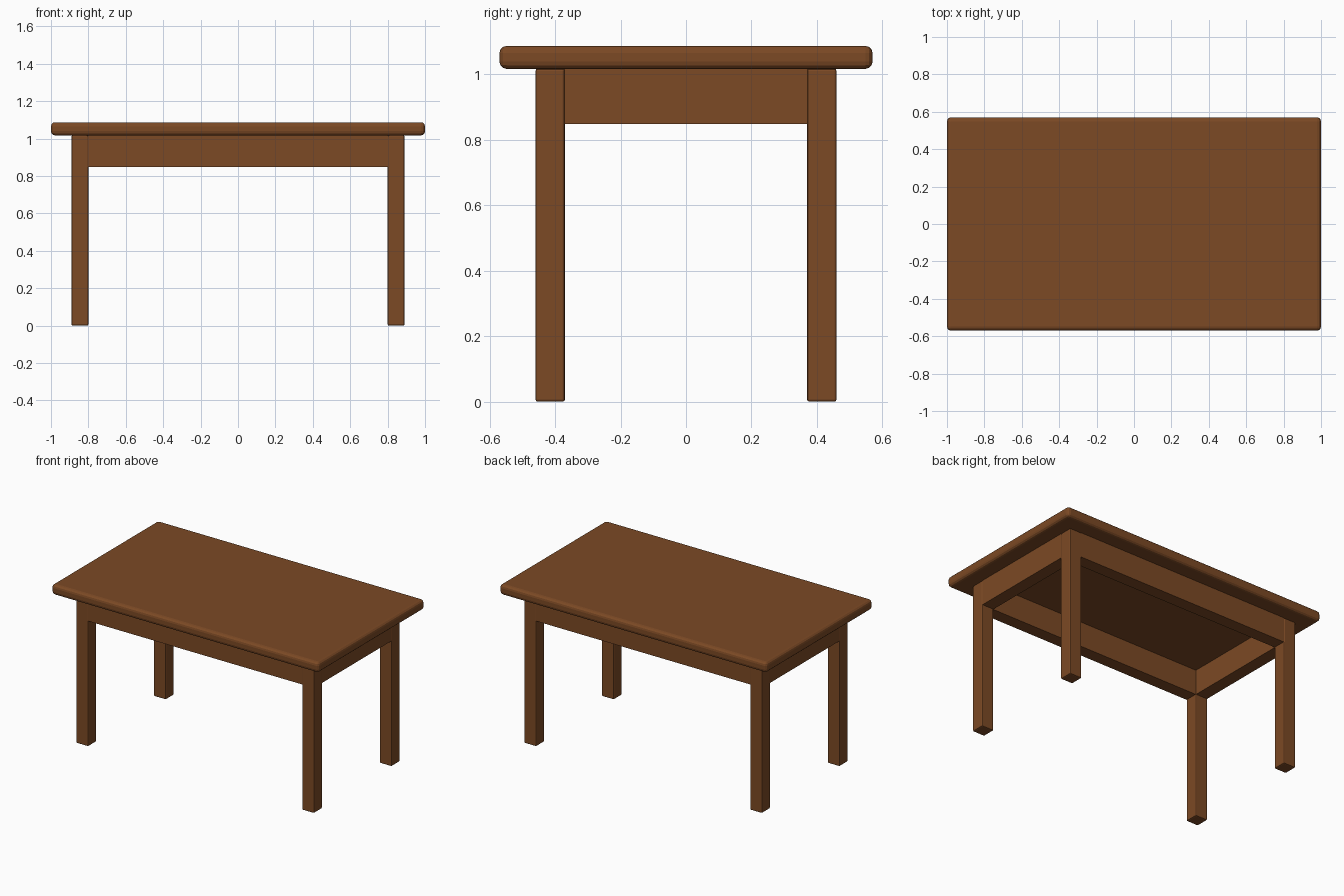
import bpy

if "Cube" in bpy.data.objects:
    bpy.data.objects.remove(bpy.data.objects["Cube"])

wood = bpy.data.materials.new("brown wood")
wood.diffuse_color = (0.2, 0.067, 0.018, 1.0)
wood.use_nodes = True
wood.node_tree.nodes["Principled BSDF"].inputs["Base Color"].default_value = wood.diffuse_color


def box(name, lo, hi, bevel=0.0, segments=2):
    """Box between two corners with optional rounded edges."""
    bpy.ops.mesh.primitive_cube_add(size=1)
    ob = bpy.context.object
    ob.name = name
    for v in ob.data.vertices:
        v.co = [(a + b) / 2 + c * (b - a) for a, b, c in zip(lo, hi, v.co)]
    ob.data.materials.append(wood)
    if bevel:
        mod = ob.modifiers.new("rounded edges", "BEVEL")
        mod.width = bevel
        mod.segments = segments
    return ob


LX, LY, W = 0.89, 0.46, 0.09      # outer leg faces and leg width
UNDER, TOP, APRON = 1.017, 1.087, 0.848

# Tabletop
box("tabletop", (-1, -0.57, UNDER), (1, 0.57, TOP), 0.022, 3)

# Legs
for sx, side in ((-1, "left"), (1, "right")):
    for sy, end in ((-1, "front"), (1, "back")):
        xs = sorted((sx * LX, sx * (LX - W)))
        ys = sorted((sy * LY, sy * (LY - W)))
        box(f"{end}_{side}_leg", (xs[0], ys[0], 0), (xs[1], ys[1], UNDER), 0.007, 2)

# Aprons between the legs, just inside the leg faces
e = 0.002
for s, end, side in ((-1, "front", "left"), (1, "back", "right")):
    ys = sorted((s * (LY - e), s * (LY - W + e)))
    box(f"{end}_apron", (-LX + W - e, ys[0], APRON), (LX - W + e, ys[1], UNDER))
    xs = sorted((s * (LX - e), s * (LX - W + e)))
    box(f"{side}_apron", (xs[0], -LY + W - e, APRON), (xs[1], LY - W + e, UNDER))
